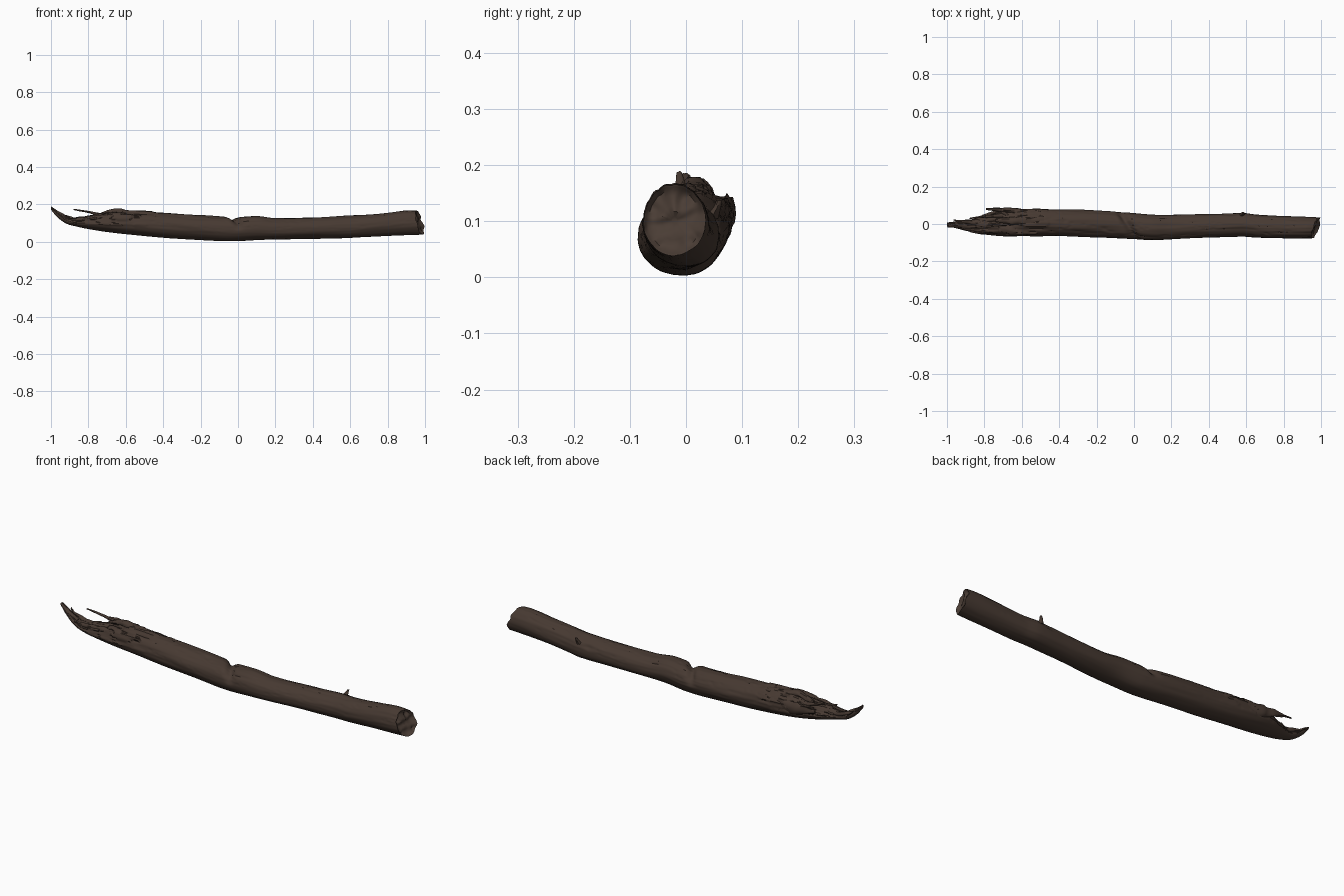
import bpy, bmesh, math
from mathutils import Vector, noise

if "Cube" in bpy.data.objects:
    bpy.data.objects.remove(bpy.data.objects["Cube"])

SIDES, RINGS = 72, 300


def material(name, col):
    m = bpy.data.materials.new(name)
    m.diffuse_color = (*col, 1)
    m.use_nodes = True
    m.node_tree.nodes["Principled BSDF"].inputs["Base Color"].default_value = m.diffuse_color
    return m


bark = material("dark_bark", (0.062, 0.041, 0.031))
wood = material("broken_wood", (0.068, 0.046, 0.035))


# log outline: x, y min, y max, z min, z max
OUTLINE = [
    (-1.0, -.012, .008, .172, .186), (-.97, -.018, .012, .135, .168),
    (-.92, -.030, .018, .098, .135), (-.87, -.042, .025, .083, .122),
    (-.80, -.054, .050, .068, .135), (-.70, -.062, .076, .052, .152),
    (-.6, -.064, .082, .04, .162), (-.4, -.066, .078, .022, .154),
    (-.2, -.07, .072, .01, .142), (-.03, -.08, .06, .002, .132),
    (.1, -.087, .05, .008, .138), (.2, -.083, .05, .012, .126),
    (.4, -.072, .054, .015, .13), (.58, -.067, .06, .018, .138),
    (.66, -.073, .05, .023, .142), (.8, -.076, .042, .032, .155),
    (.92, -.078, .037, .037, .166), (1.0, -.075, .035, .04, .162)]


def outline(x):
    """Smooth (Catmull-Rom) lookup of the outline at x."""
    n = len(OUTLINE)
    i = 0
    while i < n - 2 and OUTLINE[i + 1][0] < x:
        i += 1
    p = [OUTLINE[min(max(i + k, 0), n - 1)] for k in (-1, 0, 1, 2)]
    t = min(max((x - p[1][0]) / (p[2][0] - p[1][0]), 0), 1)
    h = p[2][0] - p[1][0]
    res = []
    for c in range(1, 5):
        m1 = (p[2][c] - p[0][c]) / (p[2][0] - p[0][0]) * h
        m2 = (p[3][c] - p[1][c]) / (p[3][0] - p[1][0]) * h
        res.append((2*t**3 - 3*t*t + 1) * p[1][c] + (t**3 - 2*t*t + t) * m1
                   + (3*t*t - 2*t**3) * p[2][c] + (t**3 - t*t) * m2)
    return res


def bump(v, centre, width):
    return math.exp(-((v - centre) / width) ** 2)


def surface(x, a):
    """Point on the weathered log at length x and angle a (0 = back, 90 = top)."""
    y0, y1, z0, z1 = outline(x)
    ca, sa = math.cos(a), math.sin(a)
    top = min(max(sa * 0.8 + 0.4, 0), 1)          # upper side is rougher
    tear = min(max((-0.35 - x) / 0.35, 0), 1)     # torn end is roughest
    grain = noise.noise(Vector((x * 5, ca * 5, sa * 5)))
    lump = noise.noise(Vector((x * 4 + 9, ca * 1.3, sa * 1.3)))
    f = 1 + 0.05 * lump + grain * (0.02 + 0.06 * top * (0.4 + tear))
    # long drying cracks where the noise crosses zero
    crack = noise.noise(Vector((x * 3.0 + 20, ca * 3, sa * 3)))
    f -= 0.10 * top * max(0, 1 - abs(crack) / 0.05) * (0.5 + tear)
    # flaked steps at the torn end
    flake = noise.noise(Vector((x * 9, ca * 3 + 5, sa * 3)))
    f += 0.14 * tear * top * (1 if flake > 0.08 else -0.3) * (x > -0.9)
    # split across the middle of the log
    cut = x + 0.03 + 0.035 * ca + 0.01 * lump
    f -= 0.30 * bump(cut, 0, 0.022) * min(max(sa * 1.3 + 0.15, 0), 1)
    # scar in the back
    f -= 0.10 * bump(x, 0.52, 0.03) * bump(a, 0.5, 0.2)
    if sa < -0.5:
        f = min(f, 1.015)
    y = (y0 + y1) / 2 + (y1 - y0) / 2 * ca * f
    z = (z0 + z1) / 2 + (z1 - z0) / 2 * sa * f
    return y, max(z, 0)


def end_x(y, z):
    """Slanted, broken right-hand end."""
    x = 0.972 + 0.30 * (y + 0.02) - 0.22 * (z - 0.1)
    return min(x + 0.012 * noise.noise(Vector((y * 30, z * 30, 2))), 1.0)


def finish(bm, name, mats):
    bmesh.ops.recalc_face_normals(bm, faces=bm.faces)
    for f in bm.faces:
        f.smooth = True
    me = bpy.data.meshes.new(name)
    bm.to_mesh(me)
    bm.free()
    for m in mats:
        me.materials.append(m)
    ob = bpy.data.objects.new(name, me)
    bpy.context.collection.objects.link(ob)
    bpy.context.view_layer.objects.active = ob
    ob.select_set(True)
    bpy.ops.object.shade_smooth_by_angle(angle=math.radians(50))
    ob.select_set(False)
    return ob


def bridge(bm, r1, r2, mat=0):
    n = len(r1)
    for k in range(n):
        f = bm.faces.new((r1[k], r1[(k + 1) % n], r2[(k + 1) % n], r2[k]))
        f.material_index = mat


# main log
bm = bmesh.new()
rings = []
for i in range(RINGS + 1):
    t = i / RINGS
    ring = []
    for k in range(SIDES):
        a = math.tau * k / SIDES
        x = -1 + 1.97 * t
        y, z = surface(x, a)
        w = max(0, (t - 0.9) / 0.1)
        ring.append(bm.verts.new((x + (end_x(y, z) - 0.97) * w, y, z)))
    rings.append(ring)
for r1, r2 in zip(rings, rings[1:]):
    bridge(bm, r1, r2)
bm.faces.new(rings[0])

# hollowed broken face at the right end
prev = rings[-1]
cen = sum((v.co for v in prev), Vector()) / SIDES
for s in (0.93, 0.85, 0.7, 0.55, 0.4, 0.25, 0.1):
    ring = []
    for v in rings[-1]:
        p = cen + (v.co - cen) * s
        dip = 0.012 * min(1, (1 - s) * 6)
        p.x = (end_x(p.y, p.z) - dip
               + 0.010 * noise.noise(p * 45) * min(1, (1 - s) * 8))
        ring.append(bm.verts.new(p))
    bridge(bm, prev, ring, 1)
    prev = ring
bm.faces.new(prev).material_index = 1
finish(bm, "log", [bark, wood])


def splinter(name, pts, mat=bark, sides=12, seed=0):
    """Rough tapered strand; each point is x, y, z, half width, half height."""
    bm = bmesh.new()
    rows = []
    for p, q in zip(pts, pts[1:]):
        for j in range(8):
            rows.append([u + (v - u) * j / 8 for u, v in zip(p, q)])
    rows.append(pts[-1])
    along_x = abs(pts[-1][0] - pts[0][0]) > 0.04
    prev = None
    for x, y, z, w, h in rows:
        ring = []
        for k in range(sides):
            a = math.tau * k / sides
            c, s = math.cos(a), math.sin(a)
            f = 1 + 0.4 * noise.noise(Vector((x * 25 + seed, c * 1.5 + z * 25, s * 1.5)))
            off = (0, w * c * f, h * s * f) if along_x else (w * c * f, h * s * f, 0)
            ring.append(bm.verts.new(Vector((x, y, z)) + Vector(off)))
        if prev:
            bridge(bm, prev, ring)
        else:
            bm.faces.new(ring)
        prev = ring
    bm.faces.new(prev)
    return finish(bm, name, [mat])


# torn strands at the left end
splinter("back_shell_splinter", [(-.55, .06, .105, .018, .035), (-.68, .073, .115, .014, .03),
                                 (-.74, .078, .125, .010, .018), (-.79, .08, .132, .005, .008)], seed=1)
splinter("thin_sliver", [(-.70, .045, .135, .012, .012), (-.79, .04, .157, .006, .006),
                         (-.83, .036, .165, .005, .005), (-.88, .03, .173, .003, .003)], seed=2)
splinter("top_ridge", [(-.48, .02, .145, .02, .012), (-.60, .015, .158, .022, .014),
                       (-.65, .015, .166, .02, .014), (-.70, .02, .158, .014, .011),
                       (-.74, .02, .145, .008, .008)], seed=3)
splinter("front_strand", [(-.66, -.035, .135, .016, .016), (-.78, -.035, .125, .013, .014),
                          (-.86, -.03, .118, .008, .010), (-.91, -.028, .122, .003, .004)], seed=4)
splinter("tongue_strand", [(-.80, .0, .115, .02, .018), (-.88, .012, .12, .012, .012),
                           (-.94, .014, .14, .007, .008), (-.965, .022, .158, .003, .004)], seed=5)
splinter("tip_strand", [(-.90, -.01, .12, .012, .012), (-.96, -.008, .152, .01, .010),
                        (-.998, -.012, .184, .005, .005)], seed=6)

# small twig stub on the back near the right end
splinter("twig_stub", [(.575, .045, .105, .014, .012), (.58, .056, .125, .008, .007),
                       (.585, .060, .137, .005, .005)], seed=7)
